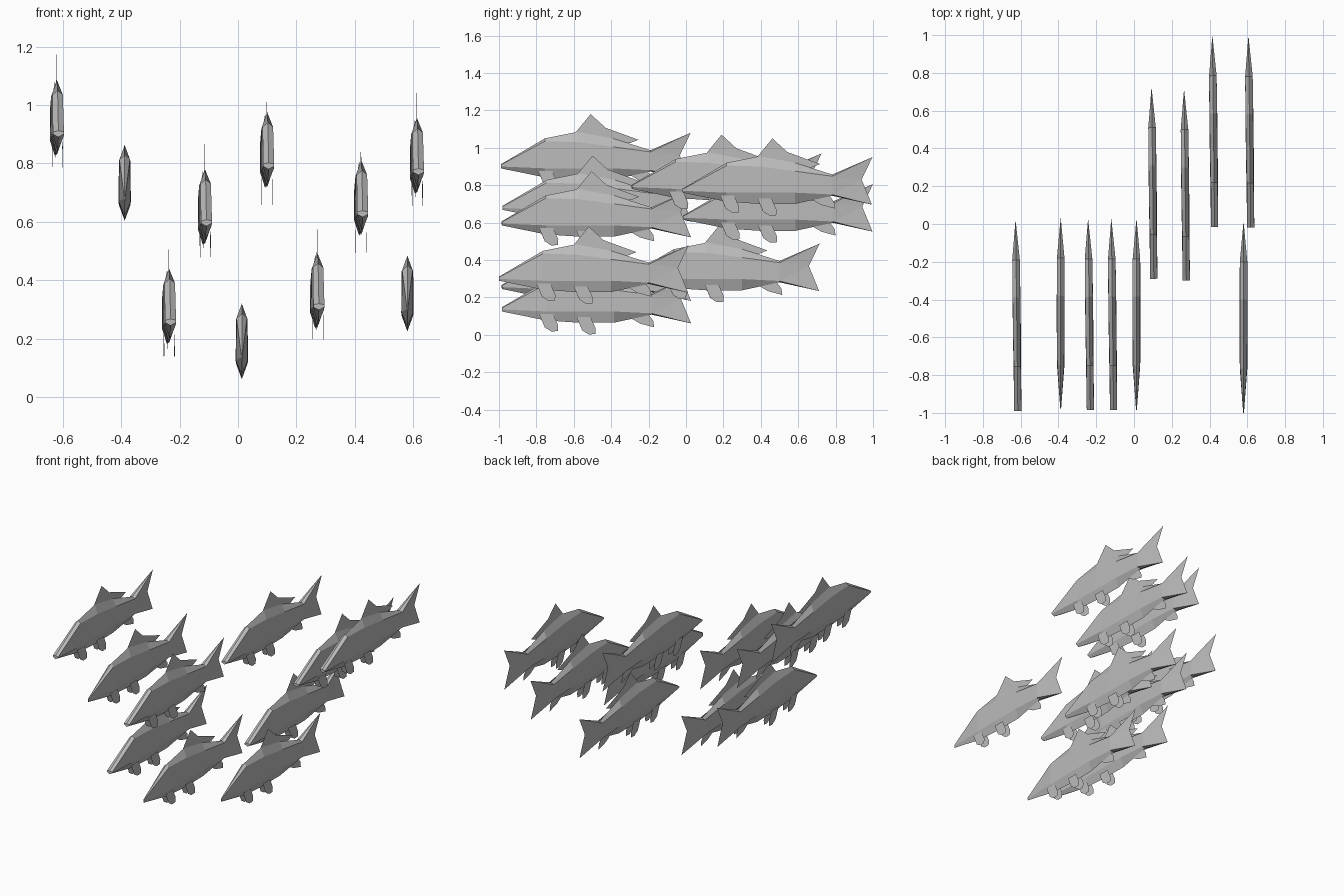
import bpy, bmesh
from mathutils import Vector

cube = bpy.data.objects.get("Cube")
if cube:
    bpy.data.objects.remove(cube)

grey = bpy.data.materials.new("fish_grey")
grey.use_nodes = True
grey.diffuse_color = (0.5, 0.5, 0.5, 1)
grey.node_tree.nodes["Principled BSDF"].inputs["Base Color"].default_value = (0.5, 0.5, 0.5, 1)


def finish(bm, name):
    bmesh.ops.recalc_face_normals(bm, faces=bm.faces[:])
    mesh = bpy.data.meshes.new(name)
    bm.to_mesh(mesh)
    bm.free()
    mesh.materials.append(grey)
    return mesh


def body_mesh(name, snout):
    """Six-sided body lofted along y, ending in a forked wedge tail."""
    bm = bmesh.new()
    # y, keel z, lower side z, upper side z, back z, half width low, half width high
    stations = [
        (0.0, 0.06, 0.07, 0.078, 0.082, snout, snout),
        (0.235, 0.012, 0.06, 0.205, 0.22, 0.02, 0.018),
        (0.41, 0.0, 0.06, 0.2, 0.255, 0.021, 0.02),
        (0.6, 0.0, 0.06, 0.175, 0.22, 0.021, 0.02),
        (0.8, 0.043, 0.05, 0.148, 0.157, 0.02, 0.02),
    ]
    rings = []
    for y, keel, low, high, back, wl, wh in stations:
        pts = [(0, keel), (wl, low), (wh, high), (0, back), (-wh, high), (-wl, low)]
        rings.append([bm.verts.new((x, y, z)) for x, z in pts])
    for a, b in zip(rings, rings[1:]):
        for i in range(6):
            j = (i + 1) % 6
            bm.faces.new((a[i], a[j], b[j], b[i]))
    bm.faces.new(rings[0])

    # forked tail
    lower, notch, upper = [bm.verts.new((0, y, z)) for y, z in
                           ((1.012, -0.004), (0.957, 0.13), (1.015, 0.25))]
    keel, low_l, high_l, back, high_r, low_r = rings[-1]
    for low, high in ((low_l, high_l), (low_r, high_r)):
        for tri in ((keel, low, lower), (low, notch, lower), (low, high, notch),
                    (high, upper, notch), (high, back, upper)):
            bm.faces.new(tri)
    return finish(bm, name)


def fins_mesh():
    """Flat sheets: a dorsal fin, an anal fin and two pairs of belly fins."""
    bm = bmesh.new()

    def sheet(x, points):
        bm.faces.new([bm.verts.new((x, y, z)) for y, z in points])

    sheet(0, [(0.39, 0.24), (0.48, 0.35), (0.56, 0.277), (0.735, 0.213),
              (0.69, 0.195), (0.5, 0.2)])
    sheet(0, [(0.68, 0.03), (0.74, -0.005), (0.815, -0.025), (0.81, 0.01), (0.78, 0.05)])
    leaf = [(0, 0.045), (0.03, -0.025), (0.065, -0.047), (0.1, -0.045),
            (0.102, -0.015), (0.075, 0.045)]
    for side in (-1, 1):
        for start, drop in ((0.2, 0), (0.4, 0.016)):
            sheet(side * 0.018, [(start + y, z - drop) for y, z in leaf])
    return finish(bm, "fins")


blunt = body_mesh("blunt_fish_body", 0.019)
pointed = body_mesh("pointed_fish_body", 0.002)
fins = fins_mesh()

# tail x, snout y, belly z, body type
school = [
    (-0.627, -0.99, 0.83, blunt),
    (-0.388, -0.98, 0.608, pointed),
    (-0.243, -0.985, 0.185, blunt),
    (-0.120, -0.985, 0.525, blunt),
    (0.013, -0.985, 0.065, pointed),
    (0.093, -0.29, 0.72, blunt),
    (0.265, -0.3, 0.238, blunt),
    (0.415, -0.015, 0.556, blunt),
    (0.58, -1.0, 0.229, pointed),
    (0.606, -0.018, 0.70, blunt),
]
for n, (x, y, z, body) in enumerate(school, 1):
    yaw = 0.012 if body is blunt else 0.0
    for part, mesh in (("fish_body", body), ("fish_fins", fins)):
        obj = bpy.data.objects.new(f"{part}_{n}", mesh)
        obj.location = Vector((x + yaw, y, z))
        obj.rotation_euler.z = yaw
        bpy.context.collection.objects.link(obj)
